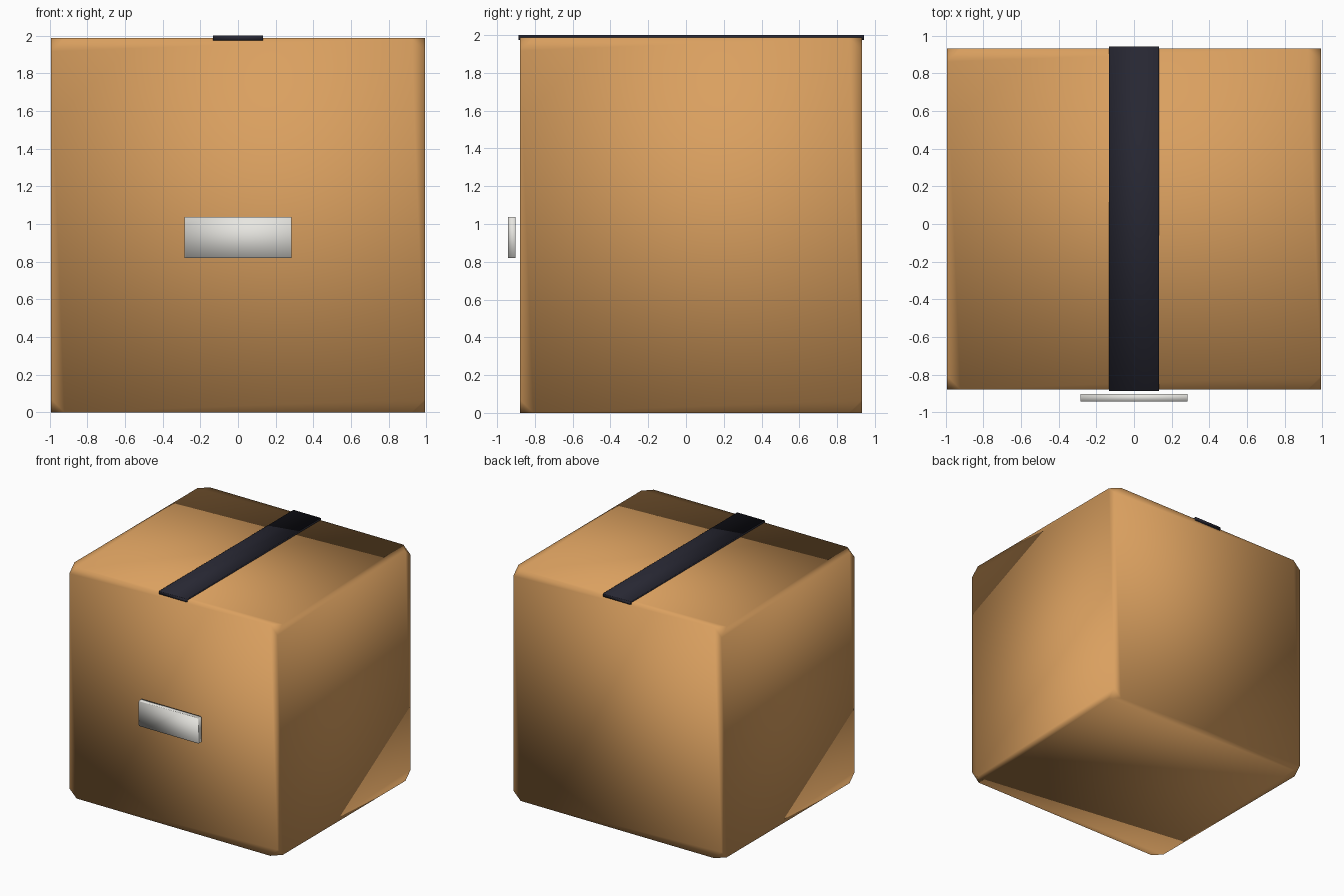
import bpy, bmesh
from mathutils import Vector

if "Cube" in bpy.data.objects:
    bpy.data.objects.remove(bpy.data.objects["Cube"])


def material(name, rgb):
    m = bpy.data.materials.new(name)
    m.diffuse_color = (*rgb, 1.0)
    m.use_nodes = True
    m.node_tree.nodes["Principled BSDF"].inputs["Base Color"].default_value = m.diffuse_color
    return m


def block(name, lo, hi, mat, corner):
    """Smooth-shaded box with its eight corners clipped off."""
    lo, hi = Vector(lo), Vector(hi)
    bm = bmesh.new()
    bmesh.ops.create_cube(bm, size=1.0)
    bmesh.ops.scale(bm, vec=hi - lo, verts=bm.verts)
    bmesh.ops.translate(bm, vec=(lo + hi) / 2, verts=bm.verts)
    bmesh.ops.bevel(bm, geom=bm.verts[:], offset=corner, offset_type='OFFSET',
                    segments=1, profile=0.5, affect='VERTICES')
    bmesh.ops.recalc_face_normals(bm, faces=bm.faces[:])
    for f in bm.faces:
        f.smooth = True
    me = bpy.data.meshes.new(name)
    bm.to_mesh(me)
    bm.free()
    me.materials.append(mat)
    ob = bpy.data.objects.new(name, me)
    bpy.context.collection.objects.link(ob)
    return ob


cardboard = material("cardboard", (0.70, 0.35, 0.115))
dark = material("dark tape", (0.02, 0.02, 0.032))
white = material("label white", (0.82, 0.81, 0.77))

# Carton body
block("carton", (-0.992, -0.878, 0.0), (0.992, 0.932, 1.987), cardboard, 0.07)
# Tape strip along the top
block("tape", (-0.132, -0.886, 1.974), (0.132, 0.943, 2.0), dark, 0.004)
# Label plate standing just off the front
block("label", (-0.285, -0.943, 0.82), (0.285, -0.902, 1.037), white, 0.006)
